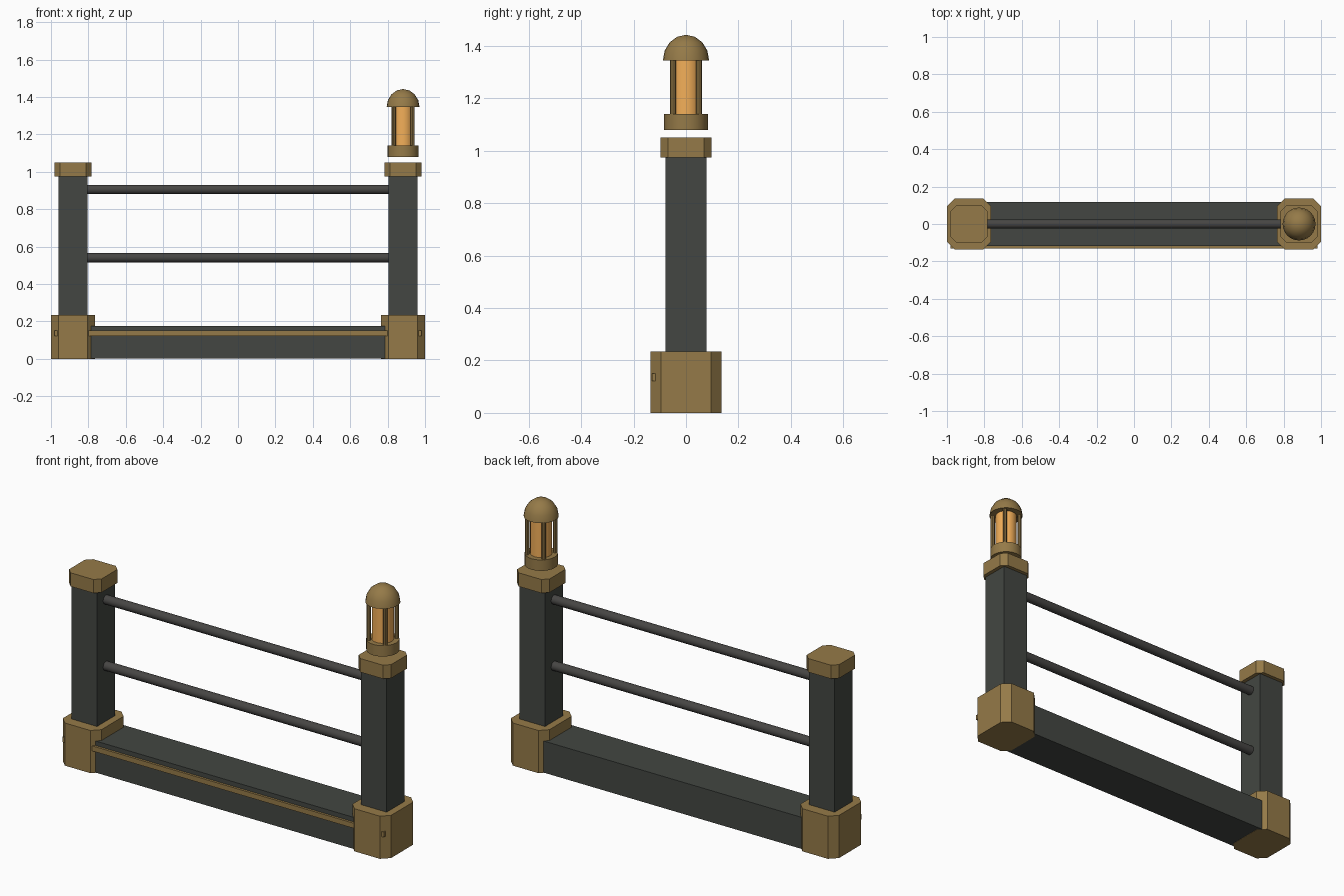
import bpy, bmesh, math

if "Cube" in bpy.data.objects:
    bpy.data.objects.remove(bpy.data.objects["Cube"])


def material(name, rgb):
    m = bpy.data.materials.new(name)
    m.diffuse_color = (*rgb, 1)
    m.use_nodes = True
    m.node_tree.nodes["Principled BSDF"].inputs["Base Color"].default_value = m.diffuse_color
    return m


DARK = material("dark_metal", (0.056, 0.062, 0.054))
ROD = material("rod_metal", (0.062, 0.060, 0.057))
BRASS = material("brass", (0.30, 0.195, 0.065))
GLOW = material("amber_glass", (0.90, 0.43, 0.10))


def finish(name, bm, mat, smooth=False):
    bmesh.ops.recalc_face_normals(bm, faces=bm.faces)
    me = bpy.data.meshes.new(name)
    bm.to_mesh(me)
    bm.free()
    me.materials.append(mat)
    ob = bpy.data.objects.new(name, me)
    bpy.context.collection.objects.link(ob)
    if smooth:
        bpy.ops.object.select_all(action='DESELECT')
        ob.select_set(True)
        bpy.context.view_layer.objects.active = ob
        bpy.ops.object.shade_smooth_by_angle(angle=math.radians(40))
    return ob


def prism(name, cx, cy, hx, hy, z0, z1, mat, c=0.0):
    """Upright block with vertical corner chamfers of size c."""
    if c:
        pts = [(hx, hy - c), (hx - c, hy), (c - hx, hy), (-hx, hy - c),
               (-hx, c - hy), (c - hx, -hy), (hx - c, -hy), (hx, c - hy)]
    else:
        pts = [(hx, hy), (-hx, hy), (-hx, -hy), (hx, -hy)]
    bm = bmesh.new()
    lo = [bm.verts.new((cx + x, cy + y, z0)) for x, y in pts]
    hi = [bm.verts.new((cx + x, cy + y, z1)) for x, y in pts]
    bm.faces.new(lo)
    bm.faces.new(hi)
    for i in range(len(pts)):
        j = (i + 1) % len(pts)
        bm.faces.new((lo[i], lo[j], hi[j], hi[i]))
    return finish(name, bm, mat)


def turned(name, cx, cy, profile, mat, n=24):
    """Closed turned part from (radius, z) pairs, bottom to top."""
    bm = bmesh.new()
    rings = [[bm.verts.new((cx + r * math.cos(2 * math.pi * k / n),
                            cy + r * math.sin(2 * math.pi * k / n), z))
              for k in range(n)] for r, z in profile]
    for a, b in zip(rings, rings[1:]):
        for k in range(n):
            j = (k + 1) % n
            bm.faces.new((a[k], a[j], b[j], b[k]))
    bm.faces.new(rings[0])
    bm.faces.new(rings[-1])
    bmesh.ops.remove_doubles(bm, verts=bm.verts, dist=1e-5)
    return finish(name, bm, mat, True)


PX = 0.8825  # post centre

# Posts with chamfered feet and caps
for side, s in (("left", -1), ("right", 1)):
    prism(side + "_foot", s * PX, 0, 0.1175, 0.136, 0, 0.235, BRASS, 0.04)
    prism(side + "_post", s * PX, 0, 0.078, 0.078, 0.22, 0.99, DARK)
    prism(side + "_cap", s * PX, 0, 0.099, 0.098, 0.975, 1.05, BRASS, 0.03)

# Ground beam and front trim strip, whose ends show at the foot chamfers
prism("ground_beam", 0, 0, 0.9, 0.117, 0.001, 0.175, DARK)
prism("trim_strip", 0, -0.12, 0.98, 0.01, 0.122, 0.15, BRASS)

# Horizontal rails
for name, z in (("lower_rail", 0.54), ("upper_rail", 0.905)):
    rail = turned(name, 0, 0, [(0.025, -0.83), (0.025, 0.83)], ROD, 16)
    rail.rotation_euler = (0, math.pi / 2, 0)
    rail.location.z = z

# Lantern above the right post
turned("lantern_base", PX, 0, [(0.083, 1.08), (0.083, 1.14)], BRASS)
turned("lantern_glass", PX, 0, [(0.055, 1.13), (0.055, 1.355)], GLOW)
dome = [(0.088 * math.cos(a), 1.345 + 0.097 * math.sin(a))
        for a in (math.radians(22.5 * i) for i in range(4))]
turned("lantern_dome", PX, 0, dome + [(1e-7, 1.442)], BRASS)
for i, (sx, sy) in enumerate(((1, 1), (-1, 1), (-1, -1), (1, -1))):
    turned(f"lantern_bar_{i + 1}", PX + sx * 0.05, sy * 0.05,
           [(0.011, 1.13), (0.011, 1.355)], BRASS, 8)
